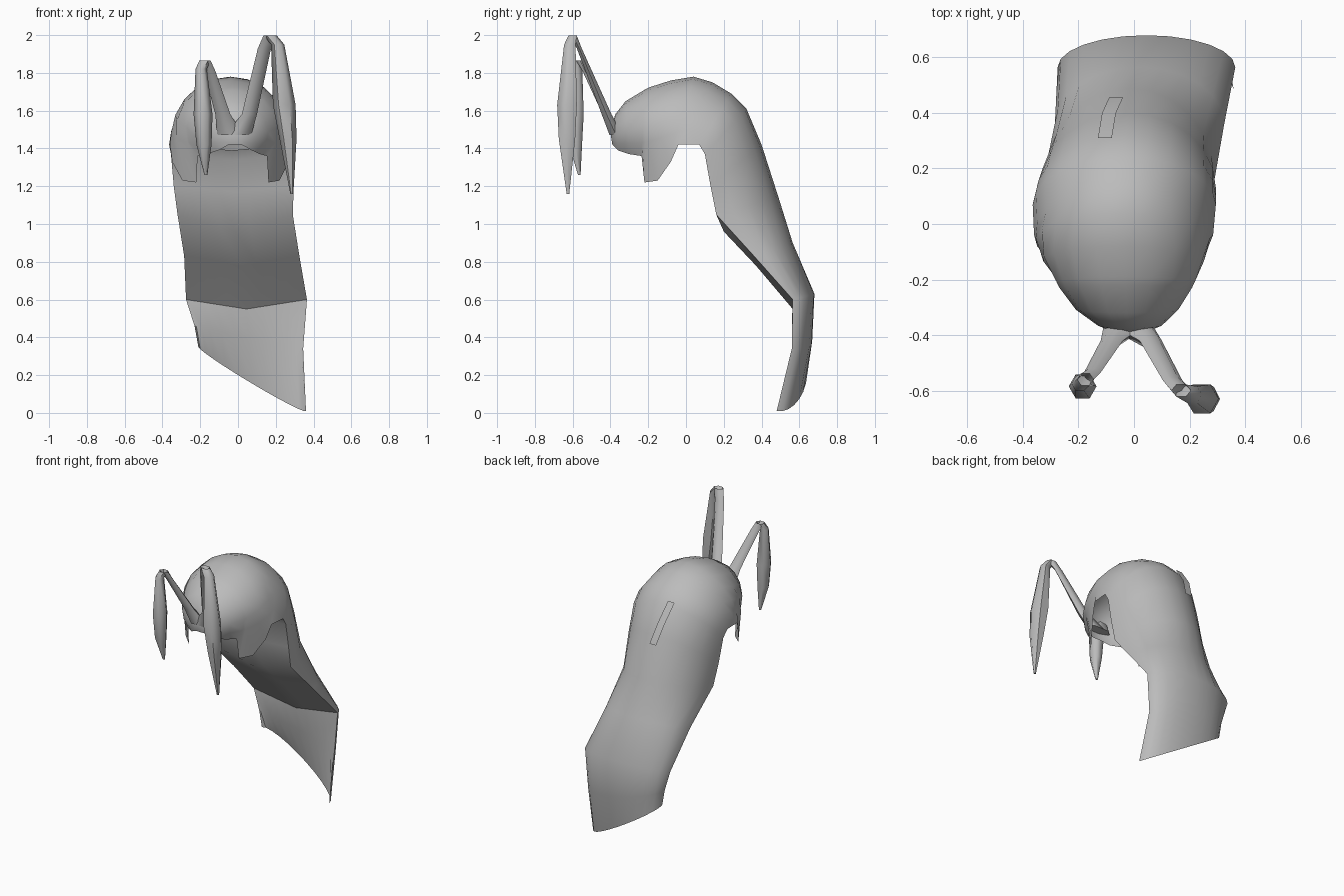
import bpy, bmesh
from math import sin, cos, pi, radians
from mathutils import Vector

cube = bpy.data.objects.get("Cube")
if cube:
    bpy.data.objects.remove(cube, do_unlink=True)

GREY = (0.5, 0.5, 0.5, 1)
mat = bpy.data.materials.new("hair grey")
mat.use_nodes = True
mat.diffuse_color = GREY
mat.node_tree.nodes["Principled BSDF"].inputs["Base Color"].default_value = GREY


def finish(name, bm, angle=35):
    """Turn a bmesh into a smooth-shaded object with the hair material."""
    bmesh.ops.remove_doubles(bm, verts=bm.verts[:], dist=0.0005)
    bmesh.ops.recalc_face_normals(bm, faces=bm.faces[:])
    mesh = bpy.data.meshes.new(name)
    bm.to_mesh(mesh)
    bm.free()
    mesh.materials.append(mat)
    obj = bpy.data.objects.new(name, mesh)
    bpy.context.collection.objects.link(obj)
    bpy.ops.object.select_all(action='DESELECT')
    obj.select_set(True)
    bpy.context.view_layer.objects.active = obj
    bpy.ops.object.shade_smooth_by_angle(angle=radians(angle))
    return obj


def bridge(bm, a, b, closed=False):
    """Join two rows of vertices with quads."""
    n = len(a)
    for i in range(n if closed else n - 1):
        j = (i + 1) % n
        bm.faces.new((a[i], a[j], b[j], b[i]))


def arch(bm, ridge, edge, x_left, x_right, curl=0.0, tilt=0.0, skew=0.0, n=12):
    """Row of vertices from the right edge over the ridge to the left edge."""
    mid, half = (x_left + x_right) / 2, (x_left - x_right) / 2
    row = []
    for i in range(n + 1):
        t = -curl + (pi + 2 * curl) * i / n
        s = (sin(t) + sin(curl)) / (1 + sin(curl))
        u = -cos(t)
        y = edge[0] + (ridge[0] - edge[0]) * s + skew * u
        z = edge[1] + (ridge[1] - edge[1]) * s + tilt * u
        row.append(bm.verts.new((mid + half * u, y, z)))
    return row


# Cap: arches from the forehead to the nape, with a curled-in brim
cap = [
    ((-0.40, 1.48), (-0.39, 1.42), 0.03, -0.06, 0.7),
    ((-0.375, 1.58), (-0.36, 1.39), 0.10, -0.13, 0.7),
    ((-0.32, 1.65), (-0.30, 1.37), 0.16, -0.21, 0.7),
    ((-0.22, 1.71), (-0.235, 1.36), 0.21, -0.27, 0.7),
    ((-0.19, 1.725), (-0.22, 1.36), 0.22, -0.28, 0.7),
    ((-0.08, 1.76), (-0.15, 1.37), 0.255, -0.33, 0.5),
    ((0.04, 1.78), (-0.08, 1.39), 0.275, -0.355, 0.2),
    ((0.14, 1.75), (-0.04, 1.42), 0.285, -0.36),
    ((0.24, 1.69), (0.07, 1.42), 0.295, -0.365),
]
# Tail: ridge, edge, sides, curl, tilt and skew towards the lower left tip
tail = [
    ((0.32, 1.61), (0.10, 1.37), 0.295, -0.355),
    ((0.40, 1.42), (0.13, 1.20), 0.295, -0.34),
    ((0.49, 1.14), (0.16, 1.05), 0.29, -0.32),
    ((0.565, 0.90), (0.36, 0.83), 0.325, -0.285),
    ((0.68, 0.63), (0.565, 0.60), 0.365, -0.275),
    ((0.668, 0.38), (0.56, 0.40), 0.345, -0.23, 0, -0.06),
    ((0.635, 0.155), (0.52, 0.18), 0.36, -0.21, 0, -0.17, -0.04),
]
bm = bmesh.new()
rows = [arch(bm, *s) for s in cap + tail]

# Pointed flap in front of each ear
for row, z in zip(rows[4:7], (1.22, 1.23, 1.33)):
    row[0].co.z = row[-1].co.z = z
for a, b in zip(rows, rows[1:]):
    bridge(bm, a, b)
bm.faces.new(rows[0])

# Front side of the tail, with a soft middle fold, closing to a thin hem
sags = [(0.02, -0.03)] * 3 + [(0.04, -0.09), (0.01, -0.05), (0, -0.05), (0.02, 0)]
fronts = []
for row, sag in zip(rows[len(cap) - 1:-1], sags):
    a, b = row[0].co, row[-1].co
    inner = []
    for v in row[1:-1]:
        f = (v.co.x - a.x) / (b.x - a.x)
        depth = 1 - abs(2 * f - 1)
        inner.append(bm.verts.new(a.lerp(b, f) + depth * Vector((0, *sag))))
    fronts.append([row[0]] + inner + [row[-1]])
fronts.append(rows[-1])
for a, b in zip(fronts, fronts[1:]):
    bridge(bm, a, b)
finish("hair_cap_and_tail", bm)


def strand(name, path):
    """Loft six-sided sections; each path entry is centre, x radius, y radius."""
    bm = bmesh.new()
    rings = []
    for c, rx, ry in path:
        angles = [k * pi / 3 for k in range(6)]
        rings.append([bm.verts.new((c[0] + rx * cos(a), c[1] + ry * sin(a), c[2]))
                      for a in angles])
    for a, b in zip(rings, rings[1:]):
        bridge(bm, a, b, closed=True)
    bm.faces.new(rings[0])
    bm.faces.new(rings[-1])
    finish(name, bm, 60)


# Two looping forelocks that rise from the forehead and hang in front
strand("left_forelock", [
    ((0.0, -0.37, 1.47), 0.07, 0.04),
    ((0.06, -0.42, 1.58), 0.04, 0.03),
    ((0.14, -0.565, 1.93), 0.035, 0.015),
    ((0.17, -0.60, 1.998), 0.035, 0.025),
    ((0.21, -0.615, 1.95), 0.035, 0.035),
    ((0.245, -0.63, 1.63), 0.06, 0.06),
    ((0.265, -0.63, 1.45), 0.045, 0.05),
    ((0.285, -0.625, 1.16), 0.008, 0.008),
])
strand("right_forelock", [
    ((-0.04, -0.37, 1.47), 0.07, 0.04),
    ((-0.08, -0.42, 1.58), 0.04, 0.025),
    ((-0.15, -0.535, 1.81), 0.03, 0.015),
    ((-0.175, -0.56, 1.865), 0.03, 0.025),
    ((-0.195, -0.575, 1.82), 0.03, 0.03),
    ((-0.185, -0.585, 1.58), 0.05, 0.05),
    ((-0.18, -0.585, 1.42), 0.04, 0.04),
    ((-0.17, -0.565, 1.26), 0.008, 0.008),
])

# Thin loose lock lying over the nape
bm = bmesh.new()
spine = [(-0.105, 0.31, 1.63), (-0.09, 0.40, 1.51), (-0.065, 0.455, 1.38)]
sides = [[bm.verts.new((x + d, y, z)) for x, y, z in spine] for d in (-0.025, 0.025)]
bridge(bm, *sides)
finish("loose_lock", bm)
